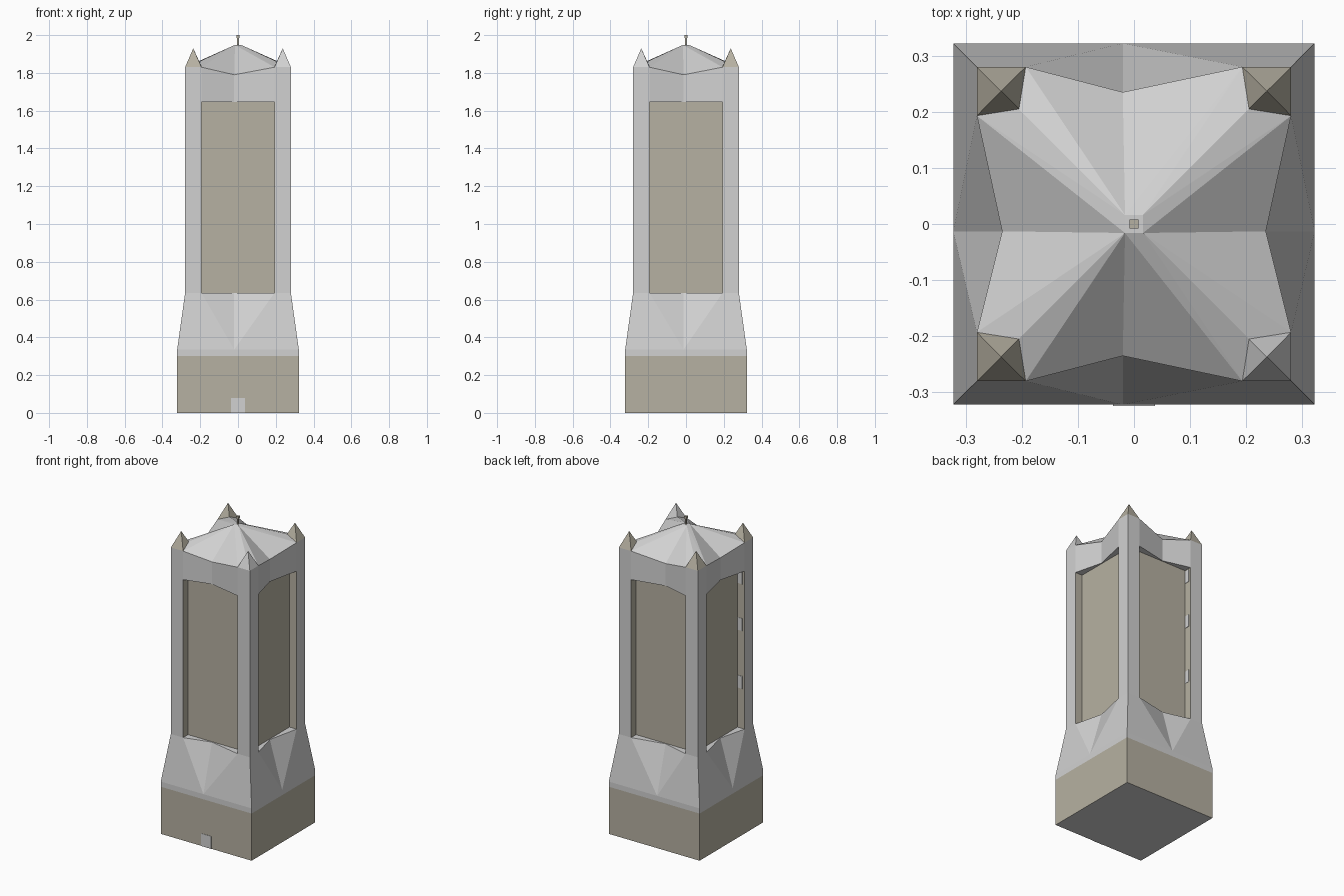
import bpy
import bmesh
from mathutils import Vector

cube = bpy.data.objects.get("Cube")
if cube:
    bpy.data.objects.remove(cube)


def material(name, rgb):
    mat = bpy.data.materials.new(name)
    mat.use_nodes = True
    color = (*rgb, 1)
    mat.diffuse_color = color
    mat.node_tree.nodes["Principled BSDF"].inputs["Base Color"].default_value = color
    return mat


GREY = material("light grey stone", (0.64, 0.64, 0.64))
TAN = material("tan stone", (0.47, 0.44, 0.36))


def build(name, faces, mats, rule=None):
    """Make an object from polygons given as lists of points."""
    bm = bmesh.new()
    for points in faces:
        bm.faces.new([bm.verts.new(p) for p in points])
    bmesh.ops.remove_doubles(bm, verts=bm.verts, dist=0.0001)
    bmesh.ops.recalc_face_normals(bm, faces=bm.faces)
    if rule:
        for face in bm.faces:
            face.material_index = rule(face.normal)
    mesh = bpy.data.meshes.new(name)
    bm.to_mesh(mesh)
    bm.free()
    for mat in mats:
        mesh.materials.append(mat)
    obj = bpy.data.objects.new(name, mesh)
    bpy.context.collection.objects.link(obj)
    return obj


def box(name, low, high, mats, rule=None):
    (x0, y0, z0), (x1, y1, z1) = low, high
    ring = [(x0, y0), (x1, y0), (x1, y1), (x0, y1)]
    return build(name, prism(ring, z0, z1), mats, rule)


def prism(ring, z0, z1):
    bottom = [(x, y, z0) for x, y in ring]
    top = [(x, y, z1) for x, y in ring]
    walls = [[bottom[i - 1], bottom[i], top[i], top[i - 1]] for i in range(len(ring))]
    return walls + [bottom[::-1], top]


# Main dimensions
BASE, BODY, CORE, PIER = 0.322, 0.28, 0.23, 0.193
BAND_Z, SKIRT_Z, SILL_Z, LINTEL_Z, EAVE_Z, DIP_Z = 0.302, 0.335, 0.635, 1.647, 1.83, 1.79
SIGNS = [(-1, -1), (1, -1), (1, 1), (-1, 1)]
corners = [(sx * BODY, sy * BODY) for sx, sy in SIGNS]
base_corners = [(sx * BASE, sy * BASE) for sx, sy in SIGNS]
middles = [(-0.02, -0.235), (0.235, -0.013), (-0.02, 0.235), (-0.235, -0.013)]
base_middles = [(-0.02, -BASE), (BASE, -0.013), (-0.02, BASE), (-BASE, -0.013)]


def at(p, z):
    return Vector((p[0], p[1], z))


def toward(i, j):
    """Point where the pier at corner i ends on the way to corner j."""
    a, b = Vector(corners[i]), Vector(corners[j])
    return a + (b - a).normalized() * (BODY - PIER)


# Pinched outline of the body: corner, pier edge, recessed middle, pier edge
starts = [toward(i, (i + 1) % 4) for i in range(4)]
ends = [toward((i + 1) % 4, i) for i in range(4)]
outline = []
for i in range(4):
    outline += [corners[i], starts[i], middles[i], ends[i]]

# Plinth with a grey underside, and a small door plate
box("plinth", (-BASE, -BASE, 0), (BASE, BASE, BAND_Z), [TAN, GREY],
    lambda n: 1 if n.z < -0.5 else 0)
box("door", (-0.037, -BASE - 0.002, 0), (0.037, -BASE + 0.003, 0.08), [GREY])

# Band and faceted skirt, closed by the window sills
skirt = prism(base_corners, BAND_Z, SKIRT_Z)[:4]
for i in range(4):
    j = (i + 1) % 4
    low_a, low_m, low_b = (at(p, SKIRT_Z) for p in (base_corners[i], base_middles[i], base_corners[j]))
    c, a, m, b, d = (at(p, SILL_Z) for p in (corners[i], starts[i], middles[i], ends[i], corners[j]))
    skirt += [[low_a, low_m, a, c], [low_m, m, a], [low_m, b, m], [low_m, low_b, d, b]]
skirt.append([at(p, SILL_Z) for p in outline])
build("skirt", skirt, [GREY])

# Recessed panels and the four corner piers with tan inner sides
box("panel_core", (-CORE, -CORE, SILL_Z - 0.01), (CORE, CORE, LINTEL_Z + 0.01), [TAN])
for (sx, sy), place in zip(SIGNS, ("front_right", "front_left", "back_left", "back_right")):
    xs, ys = sorted((sx * PIER, sx * BODY)), sorted((sy * PIER, sy * BODY))
    box(place + "_pier", (xs[0], ys[0], SILL_Z), (xs[1], ys[1], LINTEL_Z), [GREY, TAN],
        lambda n, sx=sx, sy=sy: 1 if n.x * sx + n.y * sy < -0.5 else 0)

# Small grey plates on two of the jambs
for k, z in enumerate((0.93, 1.30, 1.60)):
    box(f"back_jamb_plate_{k}", (-PIER - 0.002, CORE, z - 0.04),
        (-PIER + 0.002, CORE + 0.035, z + 0.04), [GREY])
    box(f"side_jamb_plate_{k}", (-CORE - 0.035, -PIER - 0.002, z - 0.04),
        (-CORE, -PIER + 0.002, z + 0.04), [GREY])

# Lintel walls, dipping at the middle of each side
top = [at(p, DIP_Z if i % 4 == 2 else EAVE_Z) for i, p in enumerate(outline)]
low = [at(p, LINTEL_Z) for p in outline]
walls = [[low[i - 1], low[i], top[i], top[i - 1]] for i in range(len(outline))]
build("lintel_walls", walls + [low[::-1]], [GREY])

# Folded roof meeting at a small square hub
hub = [Vector((sx * 0.016, sy * 0.016, 1.948)) for sx, sy in SIGNS]
inner = [Vector((sx * 0.205, sy * 0.205, 1.86)) for sx, sy in SIGNS]
roof = [hub]
for i, k in enumerate((0, 1, 3, 0)):
    a, m, b = at(starts[i], EAVE_Z), at(middles[i], DIP_Z), at(ends[i], EAVE_Z)
    j = (i + 1) % 4
    roof += [[inner[i], a, hub[i]], [a, m, hub[k]], [m, b, hub[k]], [b, inner[j], hub[j]]]
    roof.append([b, hub[j], hub[i]] if k == i else [a, hub[j], hub[i]])
build("roof", roof, [GREY])

# Corner pinnacles, the front left one in grey
for i, (sx, sy) in enumerate(SIGNS):
    tip = Vector((sx * 0.237, sy * 0.237, 1.93))
    foot = [at(corners[i], EAVE_Z), at(starts[i], EAVE_Z), inner[i], at(ends[i - 1], EAVE_Z)]
    build(f"pinnacle_{i}", [[foot[n - 1], foot[n], tip] for n in range(4)],
          [GREY if i == 1 else TAN])

# Finial
box("finial_pole", (-0.004, -0.004, 1.94), (0.004, 0.004, 1.99), [TAN])
box("finial_cap", (-0.008, -0.008, 1.985), (0.008, 0.008, 2.0), [TAN])
